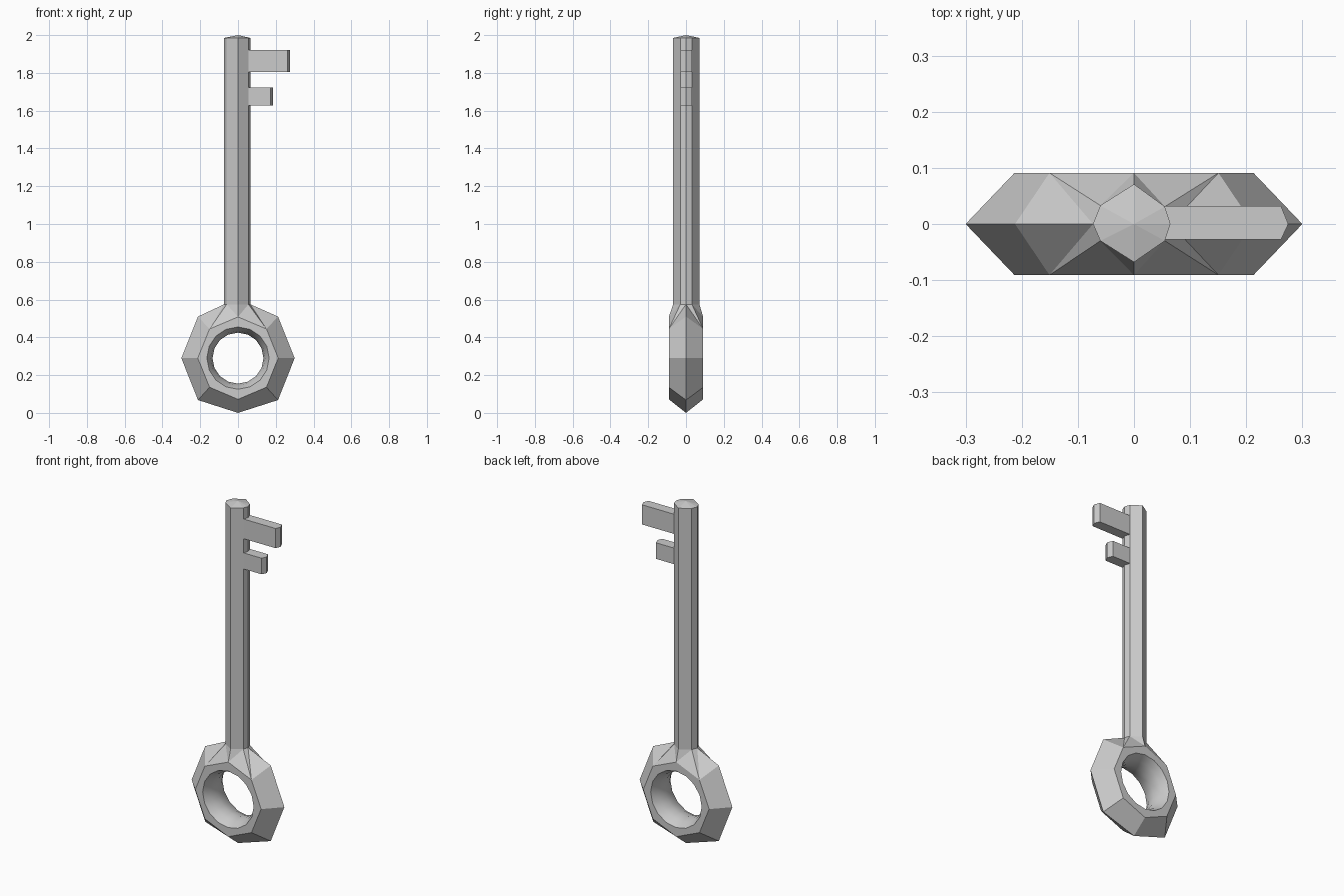
import bpy, bmesh
from math import cos, sin, radians

if "Cube" in bpy.data.objects:
    bpy.data.objects.remove(bpy.data.objects["Cube"])

CZ = 0.29          # bow centre height
SHAFT = [(.065, 0), (.055, .031), (0, .071), (-.06, .033),
         (-.073, 0), (-.06, -.03), (0, -.068), (.055, -.03)]


def finish(name, bm):
    bmesh.ops.recalc_face_normals(bm, faces=bm.faces)
    mesh = bpy.data.meshes.new(name)
    bm.to_mesh(mesh)
    bm.free()
    obj = bpy.data.objects.new(name, mesh)
    bpy.context.collection.objects.link(obj)


def circle(bm, n, rx, rz, y):
    step = 360 / n
    return [bm.verts.new((rx * cos(radians(i * step)), y,
                          CZ + rz * sin(radians(i * step)))) for i in range(n)]


# bow and shaft: faceted eight-sided ring flowing into an eight-sided stem
bm = bmesh.new()
outer = [None if i == 2 else bm.verts.new(p) for i, p in enumerate(
    [(.3, 0, CZ), (.212, 0, .51), None, (-.212, 0, .51), (-.3, 0, CZ),
     (-.212, 0, .068), (0, 0, 0), (.212, 0, .068)])]
low = [bm.verts.new((x, y, .575)) for x, y in SHAFT]
high = [bm.verts.new((x, y, 1.985)) for x, y in SHAFT]
tip = bm.verts.new((0, 0, 2.0))
for i in range(8):
    j = (i + 1) % 8
    bm.faces.new((low[i], low[j], high[j], high[i]))
    bm.faces.new((high[i], high[j], tip))

rims = {}
for s in (-1, 1):
    face_oct = circle(bm, 8, .213, .218, s * .091)
    rim = rims[s] = circle(bm, 16, .165, .165, s * .091)
    for i in range(8):
        j = (i + 1) % 8
        # flat face around the hole
        bm.faces.new((face_oct[i], face_oct[j], rim[(2 * i + 2) % 16],
                      rim[2 * i + 1], rim[2 * i]))
        # sloping outer facets
        if i not in (1, 2):
            bm.faces.new((outer[i], outer[j], face_oct[j], face_oct[i]))
    # neck facets joining the bow to the shaft
    r = [low[(s * k) % 8] for k in range(5)]
    a, b, c = face_oct[1:4]
    for tri in ((outer[1], r[0], a), (r[0], r[1], a), (a, r[1], b),
                (r[1], r[2], b), (r[2], r[3], b), (b, r[3], c),
                (r[3], r[4], c), (r[4], outer[3], c)):
        bm.faces.new(tri)

# smooth rounded hole wall
rows = [rims[-1]]
for y, rad in ((-.05, .144), (0, .135), (.05, .144)):
    rows.append(circle(bm, 16, rad, rad, y))
rows.append(rims[1])
for p, q in zip(rows, rows[1:]):
    for i in range(16):
        j = (i + 1) % 16
        bm.faces.new((p[i], p[j], q[j], q[i])).smooth = True
finish("bow_and_shaft", bm)


# teeth: bars with a pointed end
def tooth(name, end, z0, z1):
    bm = bmesh.new()
    prof = [(.053, -.028), (end - .013, -.028), (end, 0),
            (end - .013, .032), (.053, .032)]
    base = bm.faces.new([bm.verts.new((x, y, z0)) for x, y in prof])
    ext = bmesh.ops.extrude_face_region(bm, geom=[base], use_keep_orig=True)
    for v in ext["geom"]:
        if isinstance(v, bmesh.types.BMVert):
            v.co.z = z1
    finish(name, bm)


tooth("upper_tooth", .275, 1.805, 1.92)
tooth("lower_tooth", .185, 1.628, 1.722)
